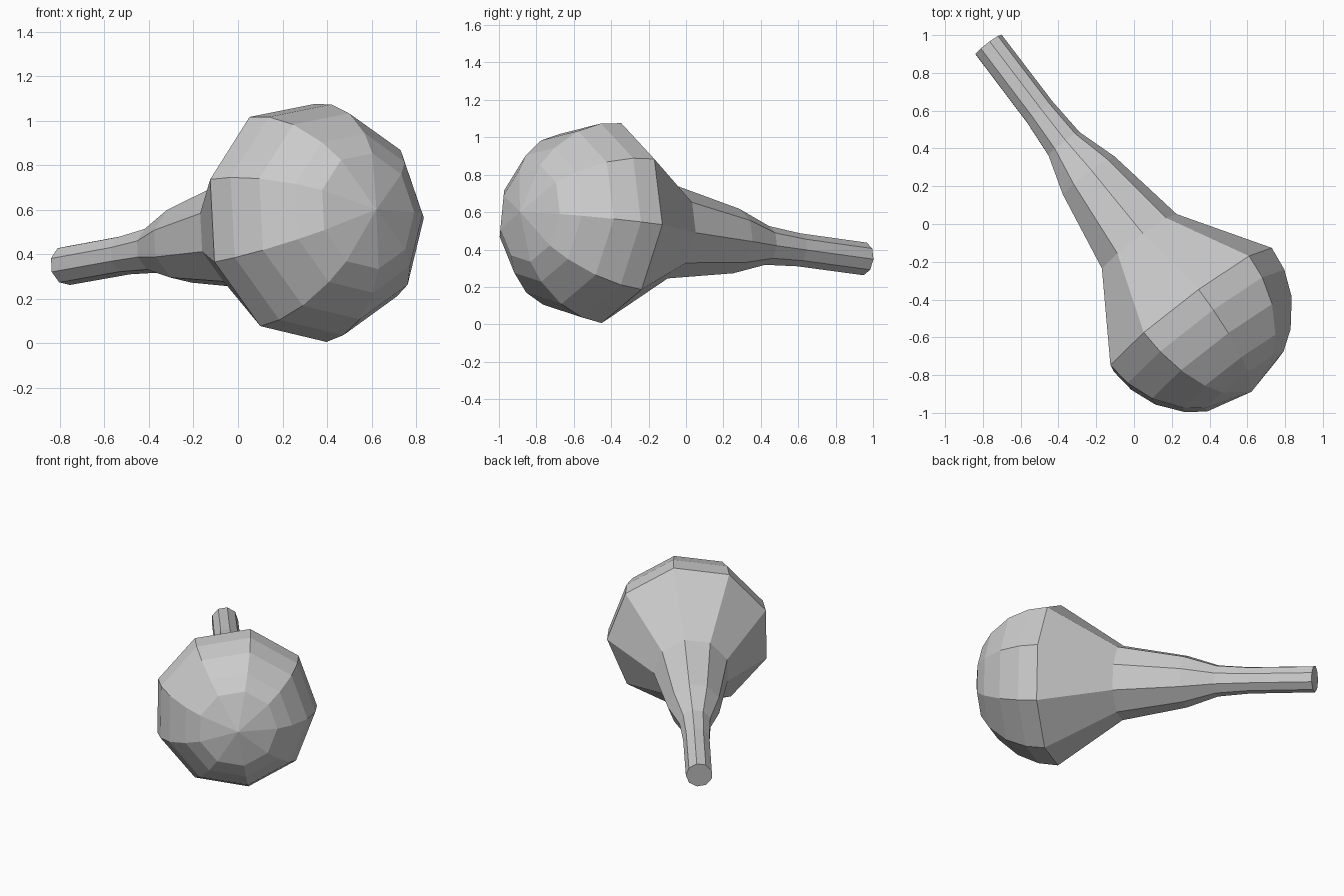
import bpy, bmesh
from math import sin, cos, radians, tau
from mathutils import Vector

if "Cube" in bpy.data.objects:
    bpy.data.objects.remove(bpy.data.objects["Cube"])

SIDES = 9
PHASE = radians(-1)

# Axis from the handle end to the tip of the bulb
start = Vector((-0.772, 0.949, 0.35))
tip = Vector((0.622, -0.888, 0.602))
axis = (tip - start).normalized()
side = Vector((-axis.y, axis.x, 0)).normalized()
up = axis.cross(side)
if up.z < 0:
    side, up = -side, -up
length = (tip - start).length

# Profile: (distance along axis, radius) for handle and flared neck
profile = [(0, 0.089), (0.45, 0.090), (0.665, 0.106), (0.882, 0.176), (1.325, 0.253)]
# Domed bulb, rings given by latitude
R = 0.546
profile += [(length - R + R * sin(radians(a)), R * cos(radians(a))) for a in (0, 14, 30, 48, 61)]

bm = bmesh.new()
rings = []
for t, r in profile:
    c = start + axis * t
    ring = []
    for i in range(SIDES):
        a = PHASE + tau * i / SIDES
        ring.append(bm.verts.new(c + side * r * cos(a) + up * r * sin(a)))
    rings.append(ring)
for lo, hi in zip(rings, rings[1:]):
    for i in range(SIDES):
        j = (i + 1) % SIDES
        bm.faces.new((lo[i], lo[j], hi[j], hi[i]))

# Flat handle end and pointed bulb tip
bm.faces.new(rings[0])
pole = bm.verts.new(tip)
for i in range(SIDES):
    bm.faces.new((rings[-1][i], rings[-1][(i + 1) % SIDES], pole))
bmesh.ops.recalc_face_normals(bm, faces=bm.faces)

mesh = bpy.data.meshes.new("bulb_with_handle")
bm.to_mesh(mesh)
bm.free()
bpy.context.collection.objects.link(bpy.data.objects.new("bulb_with_handle", mesh))
